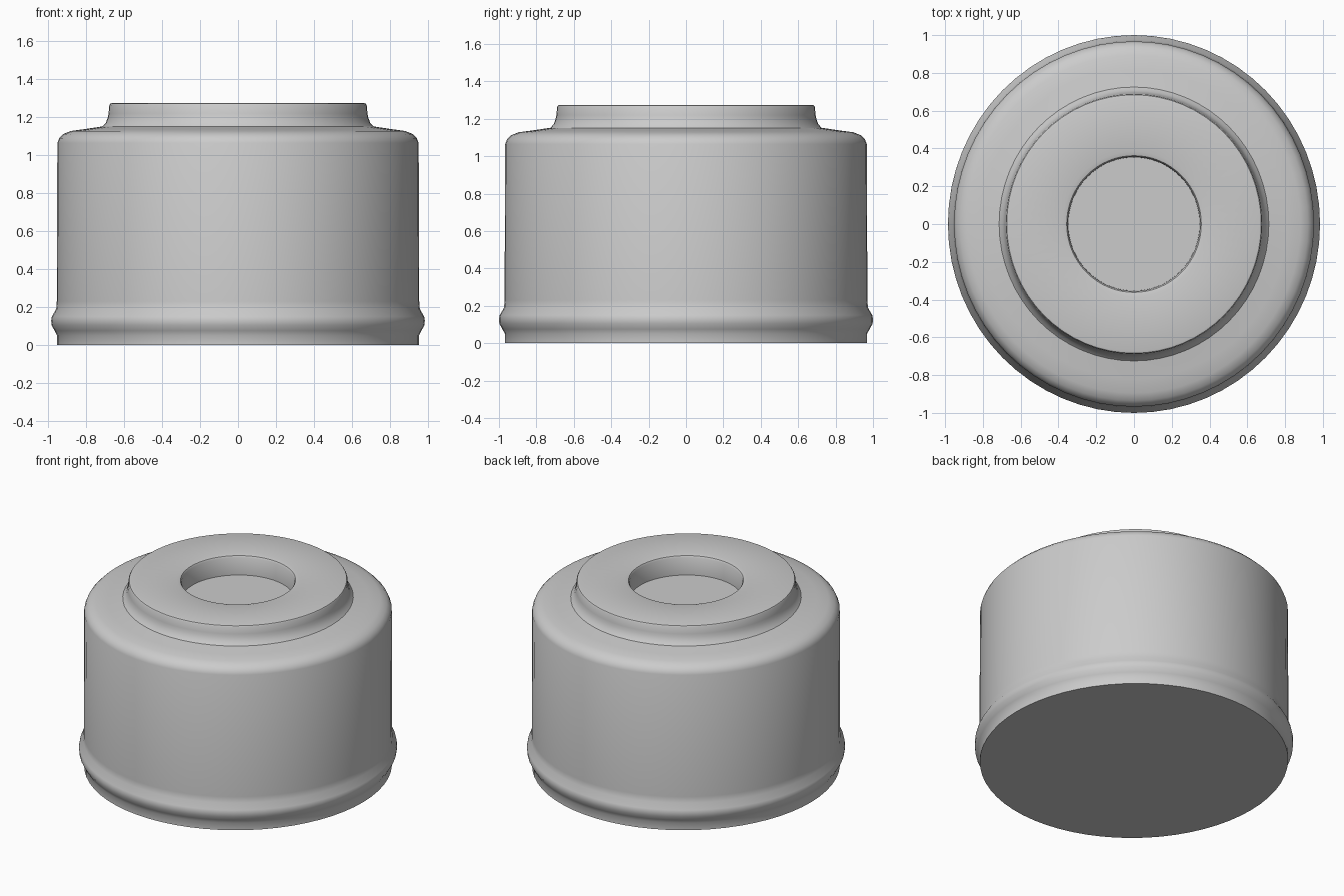
import bpy, math

if "Cube" in bpy.data.objects:
    bpy.data.objects.remove(bpy.data.objects["Cube"])

SEGMENTS = 64
X_SQUASH = 0.985  # footprint is very slightly oval


def lathe(name, profile):
    """Revolve a (radius, z) profile, closing both ends with flat discs."""
    verts, faces = [], []
    for r, z in profile:
        for i in range(SEGMENTS):
            a = 2 * math.pi * i / SEGMENTS
            verts.append((r * math.cos(a) * X_SQUASH, r * math.sin(a), z))
    for k in range(len(profile) - 1):
        for i in range(SEGMENTS):
            j = (i + 1) % SEGMENTS
            a, b = k * SEGMENTS, (k + 1) * SEGMENTS
            faces.append((a + i, a + j, b + j, b + i))
    faces.append(tuple(reversed(range(SEGMENTS))))
    top = (len(profile) - 1) * SEGMENTS
    faces.append(tuple(range(top, top + SEGMENTS)))
    mesh = bpy.data.meshes.new(name)
    mesh.from_pydata(verts, [], faces)
    obj = bpy.data.objects.new(name, mesh)
    bpy.context.collection.objects.link(obj)
    bpy.ops.object.select_all(action='DESELECT')
    obj.select_set(True)
    bpy.context.view_layer.objects.active = obj
    bpy.ops.object.shade_smooth_by_angle(angle=math.radians(35))
    return obj


# Foot and bulging base ring
base = [(0.968, 0), (0.968, 0.05), (0.982, 0.075), (0.998, 0.105),
        (1.0, 0.13), (0.996, 0.15), (0.973, 0.19)]
# Straight wall and rounded shoulder
wall = [(0.97, 0.23), (0.967, 1.065), (0.957, 1.09), (0.935, 1.112),
        (0.895, 1.128), (0.82, 1.138), (0.725, 1.152)]
# Raised collar with a flared foot
collar = [(0.707, 1.172), (0.697, 1.2), (0.693, 1.22), (0.689, 1.264),
          (0.684, 1.272), (0.674, 1.275)]
# Shallow round recess in the top
recess = [(0.385, 1.275), (0.362, 1.269), (0.355, 1.258), (0.353, 1.14)]

lathe("jar_body", base + wall + collar + recess)
